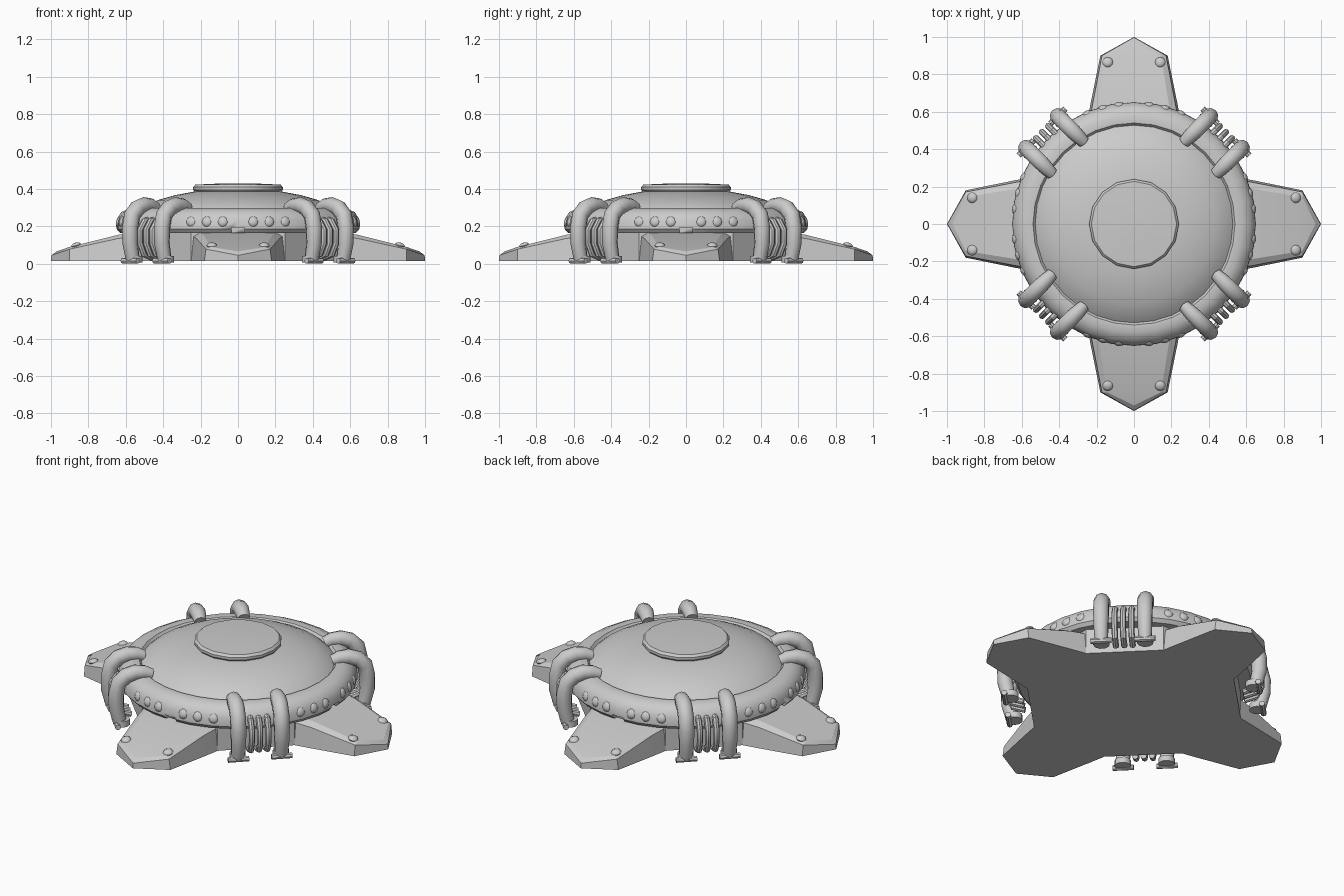
import bpy, bmesh, math
from mathutils import Matrix, Vector

old = bpy.data.objects.get("Cube")
if old:
    bpy.data.objects.remove(old)

GREY = (0.6, 0.6, 0.6, 1)
mat = bpy.data.materials.new("plain grey metal")
mat.use_nodes = True
mat.diffuse_color = GREY
mat.node_tree.nodes["Principled BSDF"].inputs["Base Color"].default_value = GREY


def add(name, bm, angle=35, turn=0):
    """Finish a bmesh as a shaded object, turned about the centre axis."""
    bmesh.ops.recalc_face_normals(bm, faces=bm.faces)
    mesh = bpy.data.meshes.new(name)
    bm.to_mesh(mesh)
    bm.free()
    mesh.materials.append(mat)
    obj = bpy.data.objects.new(name, mesh)
    bpy.context.collection.objects.link(obj)
    obj.rotation_euler.z = turn
    bpy.ops.object.select_all(action='DESELECT')
    obj.select_set(True)
    bpy.context.view_layer.objects.active = obj
    bpy.ops.object.shade_smooth_by_angle(angle=math.radians(angle))
    return obj


def lathe(name, profile, steps, closed=False):
    """Spin a radius/height profile around the centre axis."""
    bm = bmesh.new()
    verts = [bm.verts.new((r, 0, z)) for r, z in profile]
    pairs = list(zip(verts, verts[1:] + verts[:1]))
    edges = [bm.edges.new(p) for p in (pairs if closed else pairs[:-1])]
    bmesh.ops.spin(bm, geom=verts + edges, axis=(0, 0, 1), cent=(0, 0, 0),
                   angle=math.tau, steps=steps, use_duplicate=False)
    bmesh.ops.remove_doubles(bm, verts=bm.verts, dist=0.0005)
    return add(name, bm)


def tube(bm, path, offset, radius, sides=10):
    """Sweep a round section along a path of (radius, height, scale) points."""
    rings = []
    for i, (r, z, s) in enumerate(path):
        a, b = path[max(i - 1, 0)], path[min(i + 1, len(path) - 1)]
        out = Vector((b[1] - a[1], 0, a[0] - b[0])).normalized()
        ring = []
        for k in range(sides):
            t = math.tau * k / sides
            side = Vector((0, math.sin(t), 0))
            ring.append(bm.verts.new(Vector((r, offset, z)) + (out * math.cos(t) + side) * radius * s))
        rings.append(ring)
    for lo, hi in zip(rings, rings[1:]):
        for k in range(sides):
            n = (k + 1) % sides
            bm.faces.new((lo[k], lo[n], hi[n], hi[k]))
    bm.faces.new(rings[0])
    bm.faces.new(rings[-1])


def rivet(bm, pos, normal, radius):
    turn = Vector((0, 0, 1)).rotation_difference(Vector(normal)).to_matrix().to_4x4()
    bmesh.ops.create_uvsphere(bm, u_segments=12, v_segments=6, radius=radius,
                              matrix=Matrix.Translation(pos) @ turn @ Matrix.Diagonal((1, 1, 0.55, 1)))


# Central shell: domed cover, raised cap and heavy rim
lathe("dome", [(0.54, 0.27), (0.5, 0.305), (0.43, 0.34), (0.34, 0.366), (0.24, 0.385), (0, 0.39)], 32)
lathe("cap", [(0.22, 0.37), (0.24, 0.395), (0.24, 0.41), (0.228, 0.423), (0.12, 0.428), (0, 0.43)], 16)
rim = lathe("rim", [(0.54, 0.165), (0.635, 0.165), (0.652, 0.185), (0.65, 0.235), (0.625, 0.275),
                    (0.58, 0.297), (0.54, 0.295), (0.52, 0.27)], 32, closed=True)

# Small notches in the lower edge of the rim, one above each foot
bm = bmesh.new()
for i in range(4):
    bmesh.ops.create_cube(bm, size=1, matrix=Matrix.Rotation(i * math.pi / 2, 4, 'Z')
                          @ Matrix.Translation((0.65, 0, 0.17)) @ Matrix.Diagonal((0.08, 0.07, 0.05, 1)))
cutter = add("notch_cutter", bm)
cutter.hide_render = True
cutter.hide_set(True)
cut = rim.modifiers.new("notches", 'BOOLEAN')
cut.object = cutter
cut.operation = 'DIFFERENCE'

# Eight-sided hull below the rim
bm = bmesh.new()
corners = []
for i in range(4):
    turn = Matrix.Rotation(i * math.pi / 2, 4, 'Z')
    corners += [bm.verts.new(turn @ Vector((0.55, s * 0.25, 0.015))) for s in (-1, 1)]
face = bm.faces.new(corners)
top = bmesh.ops.extrude_face_region(bm, geom=[face])["geom"]
bmesh.ops.translate(bm, verts=[v for v in top if isinstance(v, bmesh.types.BMVert)], vec=(0, 0, 0.2))
add("hull", bm)

# Sections across a foot: radius, half width, shoulder height, ridge height
FOOT = [(0.55, 0.25, 0.145, 0.168), (0.64, 0.233, 0.135, 0.155), (0.9, 0.18, 0.078, 0.09)]
# Side profiles of the large and small pipes: radius, height, thickness
LARGE = [(0.5, 0.295, 0.75), (0.54, 0.31, 0.9), (0.59, 0.313, 1), (0.64, 0.298, 1), (0.68, 0.26, 1),
         (0.695, 0.19, 1), (0.695, 0.11, 0.95), (0.675, 0.02, 0.85)]
SMALL = [(0.6, 0.24, 1), (0.66, 0.23, 1), (0.695, 0.18, 1), (0.695, 0.11, 1), (0.665, 0.05, 1), (0.6, 0.03, 1)]

for i, place in enumerate(("right_of_front", "left", "back", "right")):
    place = "front" if i == 0 else place
    turn = (i - 1) * math.pi / 2

    # Pointed foot with sloping top and bevelled shoulders
    bm = bmesh.new()
    rows = []
    for r, w, low, high in FOOT:
        pts = [(-w, 0.015), (-w * 0.95, low), (-w * 0.8, high), (w * 0.8, high), (w * 0.95, low), (w, 0.015)]
        rows.append([bm.verts.new((r, y, z)) for y, z in pts])
    for a, b in zip(rows, rows[1:]):
        for k in range(6):
            n = (k + 1) % 6
            bm.faces.new((a[k], a[n], b[n], b[k]))
    end = rows[-1]
    tip_low = bm.verts.new((1, 0, 0.015))
    tip_mid = bm.verts.new((0.998, 0, 0.045))
    tip_top = bm.verts.new((0.97, 0, 0.066))
    bm.faces.new((end[0], end[5], tip_low))
    bm.faces.new((end[2], end[3], tip_top))
    for a, b, c in ((0, 1, 2), (5, 4, 3)):
        bm.faces.new((end[a], end[b], tip_mid, tip_low))
        bm.faces.new((end[b], end[c], tip_top, tip_mid))
    add(place + "_foot", bm, 25, turn)

    # Rivets on the foot and along the rim
    bm = bmesh.new()
    for s in (-1, 1):
        rivet(bm, (0.865, s * 0.14, 0.098), (0.25, 0, 1), 0.028)
        for deg in (7.3, 15, 23):
            a = math.radians(deg * s)
            c, d = math.cos(a), math.sin(a)
            rivet(bm, (0.64 * c, 0.64 * d, 0.226), (c, d, 0.35), 0.029)
    add(place + "_rivets", bm, 40, turn)

    # Pair of large pipes with collars, and three thin pipes between them
    corner = turn + math.pi / 4
    bm = bmesh.new()
    for s in (-1, 1):
        tube(bm, LARGE, s * 0.12, 0.044)
    add(place + "_large_pipes", bm, 40, corner)
    bm = bmesh.new()
    for y in (-0.046, 0, 0.046):
        tube(bm, SMALL, y, 0.017, 8)
    add(place + "_small_pipes", bm, 40, corner)
    bm = bmesh.new()
    for s in (-1, 1):
        bmesh.ops.create_cone(bm, cap_ends=True, segments=10, radius1=0.045, radius2=0.045, depth=0.035,
                              matrix=Matrix.Translation((0.665, s * 0.12, 0.025)))
        bmesh.ops.create_cone(bm, cap_ends=True, segments=8, radius1=0.016, radius2=0.016, depth=0.115,
                              matrix=Matrix.Translation((0.695, s * 0.12, 0.016))
                              @ Matrix.Rotation(math.pi / 2, 4, 'X'))
    add(place + "_pipe_collars", bm, 40, corner)
